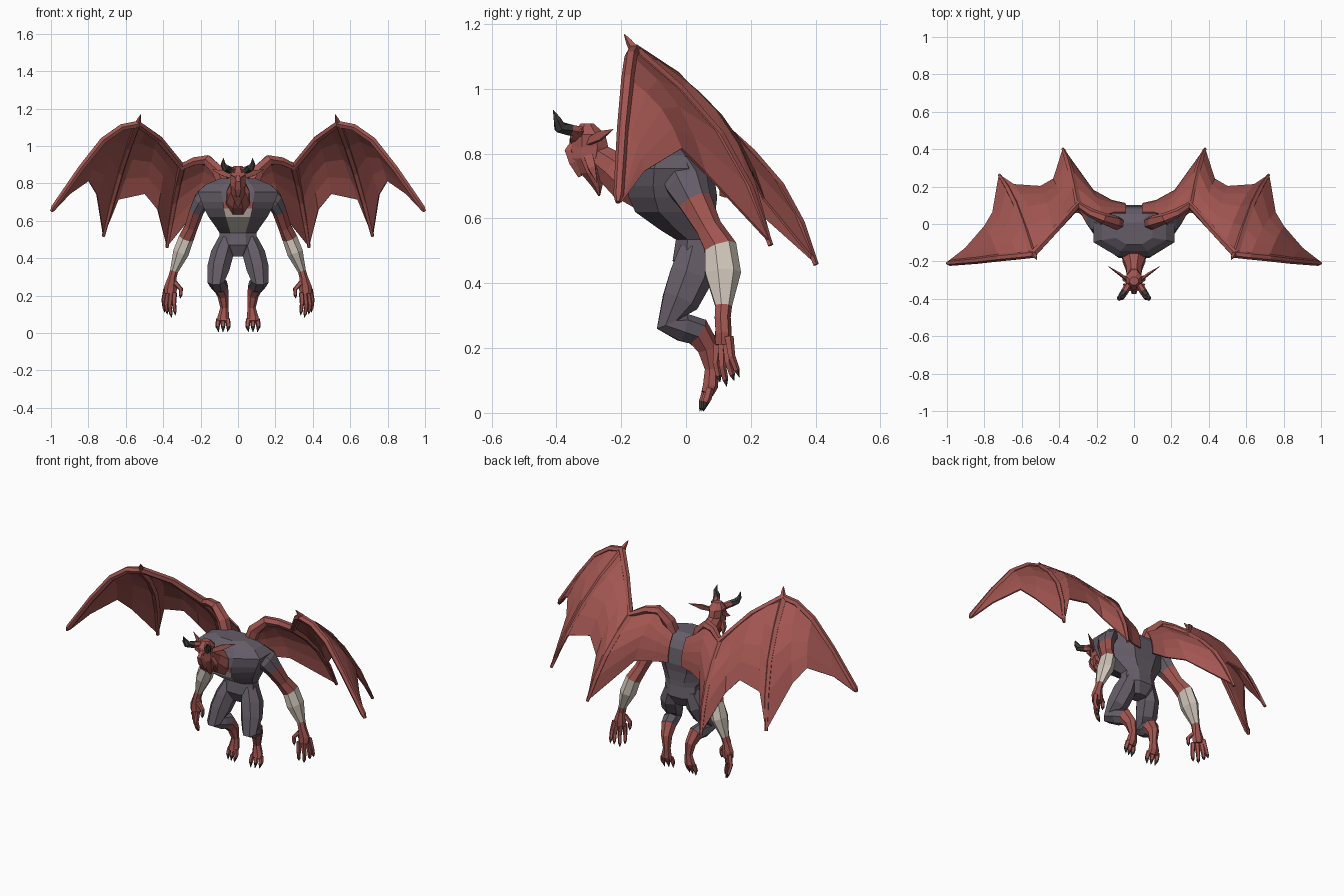
import bpy, bmesh, math
from mathutils import Vector

def material(name, rgb):
    m = bpy.data.materials.new(name)
    m.diffuse_color = (*rgb, 1)
    return m

RED = material("red skin", (0.36, 0.092, 0.082))
SLATE = material("slate hide", (0.130, 0.108, 0.136))
BONE = material("pale hide", (0.62, 0.555, 0.485))
DARK = material("dark horn", (0.050, 0.044, 0.040))

def make(name, bm, mats, mirror):
    bmesh.ops.recalc_face_normals(bm, faces=bm.faces)
    me = bpy.data.meshes.new(name)
    bm.to_mesh(me)
    bm.free()
    for m in mats:
        me.materials.append(m)
    ob = bpy.data.objects.new(name, me)
    bpy.context.collection.objects.link(ob)
    if mirror:
        ob.modifiers.new("mirror", 'MIRROR').use_mirror_merge = False
    return ob

def tube(name, path, mats, segs=None, n=6, ref=(1, 0, 0), mirror=True, flat=False, rule=None):
    """Loft n-sided rings along path points (x, y, z, r1[, r2]).
    segs gives the material index of each segment; flat keeps rings horizontal."""
    pts = [Vector(p[:3]) for p in path]
    bm = bmesh.new()
    rings = []
    for i, p in enumerate(path):
        d = Vector((0, 0, 0))
        if i > 0:
            d += (pts[i] - pts[i - 1]).normalized()
        if i < len(pts) - 1:
            d += (pts[i + 1] - pts[i]).normalized()
        d = Vector((0, 0, 1)) if flat else d.normalized()
        u = Vector(ref)
        u = (u - d * u.dot(d)).normalized()
        v = d.cross(u)
        r1, r2 = p[3], p[-1]
        rings.append([bm.verts.new(pts[i] + u * r1 * math.cos(a) + v * r2 * math.sin(a))
                      for a in [2 * math.pi * (k + 0.5) / n + math.pi / 2 for k in range(n)]])
    for i in range(len(rings) - 1):
        for k in range(n):
            a, b = rings[i], rings[i + 1]
            f = bm.faces.new((a[k], a[(k + 1) % n], b[(k + 1) % n], b[k]))
            f.material_index = segs[i] if segs else 0
    bm.faces.new(rings[0])
    bm.faces.new(rings[-1]).material_index = segs[-1] if segs else 0
    bm.normal_update()
    if rule:
        for f in bm.faces:
            f.material_index = rule(f.calc_center_median())
    return make(name, bm, mats, mirror)

# torso, with a pale belly and red throat on the front faces
def belly(c):
    if abs(c.x) > 0.02 or c.y > -0.04 or not 0.55 < c.z < 0.72:
        return 0
    return 1 if c.z < 0.67 else 2

torso = [(0.03, 0.41, 0.05, 0.04), (0.03, 0.47, 0.105, 0.072), (0.03, 0.535, 0.10, 0.062),
         (0.005, 0.565, 0.12, 0.086), (-0.033, 0.62, 0.16, 0.125), (-0.04, 0.665, 0.185, 0.138),
         (-0.045, 0.70, 0.20, 0.138), (-0.045, 0.755, 0.22, 0.13), (-0.045, 0.795, 0.175, 0.10),
         (-0.05, 0.825, 0.10, 0.06)]
tube("torso", [(0, y, z, rx * 1.06, ry * 1.07) for y, z, rx, ry in torso],
     [SLATE, BONE, RED], n=8, mirror=False, flat=True, rule=belly)

# neck and head
tube("neck", [(0, -0.12, 0.69, 0.075, 0.075), (0, -0.19, 0.722, 0.066, 0.068),
              (0, -0.235, 0.76, 0.046, 0.058), (0, -0.29, 0.80, 0.04, 0.045)],
     [RED], n=8, mirror=False)
tube("head", [(0, -0.268, 0.67, 0.003, 0.003), (0, -0.275, 0.70, 0.02, 0.018),
              (0, -0.292, 0.74, 0.038, 0.036), (0, -0.302, 0.785, 0.042, 0.06),
              (0, -0.297, 0.82, 0.042, 0.062), (0, -0.30, 0.86, 0.046, 0.055),
              (0, -0.305, 0.893, 0.025, 0.022)],
     [RED], n=8, mirror=False, flat=True)
tube("snout", [(0, -0.335, 0.85, 0.012, 0.012), (0, -0.36, 0.81, 0.02, 0.018),
               (0, -0.345, 0.775, 0.026, 0.02), (0, -0.325, 0.73, 0.012, 0.01)],
     [RED], n=5, mirror=False)
tube("brow", [(0.008, -0.352, 0.838, 0.01), (0.03, -0.348, 0.852, 0.015),
              (0.055, -0.32, 0.872, 0.006)], [RED], n=4, ref=(0, 1, 0))
tube("cheek_tuft", [(0.03, -0.30, 0.79, 0.02), (0.05, -0.29, 0.755, 0.016),
                    (0.055, -0.275, 0.71, 0.001)], [RED], n=4)
tube("ear", [(0.03, -0.305, 0.835, 0.008, 0.014), (0.08, -0.265, 0.855, 0.007, 0.021),
             (0.14, -0.225, 0.875, 0.001)], [RED], n=4, ref=(0, 1, 0))
tube("horn", [(0.03, -0.325, 0.868, 0.018), (0.048, -0.358, 0.873, 0.02),
              (0.068, -0.39, 0.882, 0.02), (0.08, -0.397, 0.905, 0.013),
              (0.078, -0.41, 0.935, 0.001)], [RED, DARK], segs=[0, 1, 1, 1], n=6)

# arms: slate shoulder, red upper arm, pale forearm, red hand
tube("arm", [(0.15, -0.02, 0.75, 0.05, 0.06), (0.195, 0.0, 0.71, 0.046, 0.07),
             (0.222, 0.025, 0.655, 0.040, 0.054), (0.25, 0.07, 0.57, 0.036, 0.042),
             (0.277, 0.105, 0.51, 0.042, 0.052), (0.305, 0.112, 0.43, 0.044, 0.058),
             (0.342, 0.115, 0.33, 0.022, 0.027), (0.352, 0.112, 0.295, 0.023, 0.026),
             (0.36, 0.115, 0.245, 0.036, 0.026), (0.362, 0.115, 0.21, 0.032, 0.026)],
     [SLATE, RED, BONE], segs=[0, 0, 1, 1, 2, 2, 1, 1, 1], n=7)
fingers = [((0.34, 0.098, 0.215), (0.342, 0.092, 0.155), (0.335, 0.105, 0.095)),
           ((0.358, 0.11, 0.21), (0.366, 0.112, 0.145), (0.355, 0.125, 0.082)),
           ((0.375, 0.125, 0.215), (0.386, 0.13, 0.155), (0.378, 0.148, 0.10)),
           ((0.385, 0.132, 0.235), (0.398, 0.14, 0.175), (0.392, 0.165, 0.11)),
           ((0.338, 0.105, 0.27), (0.305, 0.098, 0.235), (0.308, 0.098, 0.185))]
for i, (a, b, c) in enumerate(fingers):
    claw = Vector(b).lerp(Vector(c), 0.65)
    tube(f"finger_{i + 1}", [(*a, 0.015), (*b, 0.012), (*claw, 0.01), (*c, 0.001)],
         [RED, DARK], segs=[0, 0, 1], n=5)

# legs: slate thigh and folded shin, red ankle and hanging foot
tube("leg", [(0.06, 0.03, 0.50, 0.045, 0.055), (0.085, 0.012, 0.42, 0.062, 0.07),
             (0.104, -0.02, 0.345, 0.062, 0.06), (0.118, -0.055, 0.275, 0.046, 0.042),
             (0.108, -0.01, 0.262, 0.046, 0.046), (0.092, 0.035, 0.25, 0.042, 0.046),
             (0.08, 0.068, 0.20, 0.03, 0.036), (0.073, 0.078, 0.135, 0.022, 0.022),
             (0.078, 0.075, 0.085, 0.032, 0.025), (0.08, 0.065, 0.06, 0.034, 0.02)],
     [SLATE, RED], segs=[0, 0, 0, 0, 0, 1, 1, 1, 1], n=7)
for i, dx in enumerate((-0.024, 0.0, 0.024)):
    x = 0.08 + dx
    y = 0.006 * (i - 1)
    tube(f"toe_{i + 1}", [(x, 0.068 + y, 0.075, 0.014), (x + dx * 0.2, 0.06 + y, 0.045, 0.013),
                          (x + dx * 0.2, 0.055 + y, 0.035, 0.012), (x, 0.048 + y, 0.005, 0.001)],
         [RED, DARK], segs=[0, 0, 1], n=5)

# wing membrane: columns from the leading edge (first) to the scalloped edge (second)
columns = [((0.045, 0.06, 0.825), (0.045, 0.108, 0.67)),
           ((0.11, 0.06, 0.865), (0.12, 0.125, 0.665)),
           ((0.17, 0.04, 0.92), (0.22, 0.18, 0.66)),
           ((0.30, 0.10, 0.89), (0.38, 0.405, 0.46)),
           ((0.37, 0.03, 0.98), (0.43, 0.24, 0.66)),
           ((0.43, -0.04, 1.05), (0.50, 0.20, 0.745)),
           ((0.49, -0.10, 1.095), (0.64, 0.21, 0.715)),
           ((0.54, -0.16, 1.12), (0.72, 0.265, 0.52)),
           ((0.62, -0.17, 1.10), (0.755, 0.06, 0.74)),
           ((0.72, -0.18, 1.03), (0.80, -0.015, 0.815)),
           ((0.84, -0.195, 0.88), (0.90, -0.13, 0.745)),
           ((0.985, -0.205, 0.665), (0.99, -0.20, 0.65))]
ROWS = 4

def column(i):
    a, b = map(Vector, columns[i])
    bulge = Vector((0, 0.8, 0.55)) * 0.09 * (b - a).length
    return [a.lerp(b, t / ROWS) + bulge * math.sin(math.pi * t / ROWS) for t in range(ROWS + 1)]

bm = bmesh.new()
grid = [[bm.verts.new(p) for p in column(i)] for i in range(len(columns))]
for a, b in zip(grid, grid[1:]):
    for j in range(ROWS):
        bm.faces.new((a[j], b[j], b[j + 1], a[j + 1]))
membrane = make("wing_membrane", bm, [RED], True)
solid = membrane.modifiers.new("thickness", 'SOLIDIFY')
solid.thickness, solid.offset = 0.008, 0

# wing bones: arm, leading edge, two fingers and the thumb spike
tube("wing_arm", [(0.075, 0.0, 0.78, 0.035), (0.105, 0.01, 0.865, 0.037),
                  (0.165, 0.03, 0.925, 0.03), (0.23, 0.06, 0.92, 0.024),
                  (0.30, 0.10, 0.89, 0.024), (0.42, -0.03, 1.035, 0.02),
                  (0.54, -0.16, 1.12, 0.02)], [RED], n=6, ref=(0, 1, 0))
tube("wing_leading_edge", [(0.53, -0.16, 1.118, 0.02), (0.62, -0.17, 1.10, 0.02),
                           (0.72, -0.18, 1.03, 0.02), (0.84, -0.195, 0.88, 0.018),
                           (0.985, -0.208, 0.672, 0.016), (0.998, -0.21, 0.65, 0.008)],
     [RED], n=6, ref=(0, 1, 0))
for i, name in ((3, "wing_inner_finger"), (7, "wing_outer_finger")):
    radii = (0.022, 0.019, 0.018, 0.016, 0.009)
    tube(name, [(p.x, p.y - 0.004, p.z - 0.003, r) for p, r in zip(column(i), radii)], [RED], n=5)
tube("wing_spike", [(0.54, -0.155, 1.115, 0.018), (0.528, -0.175, 1.145, 0.011),
                    (0.52, -0.19, 1.168, 0.002)], [RED], n=5)
